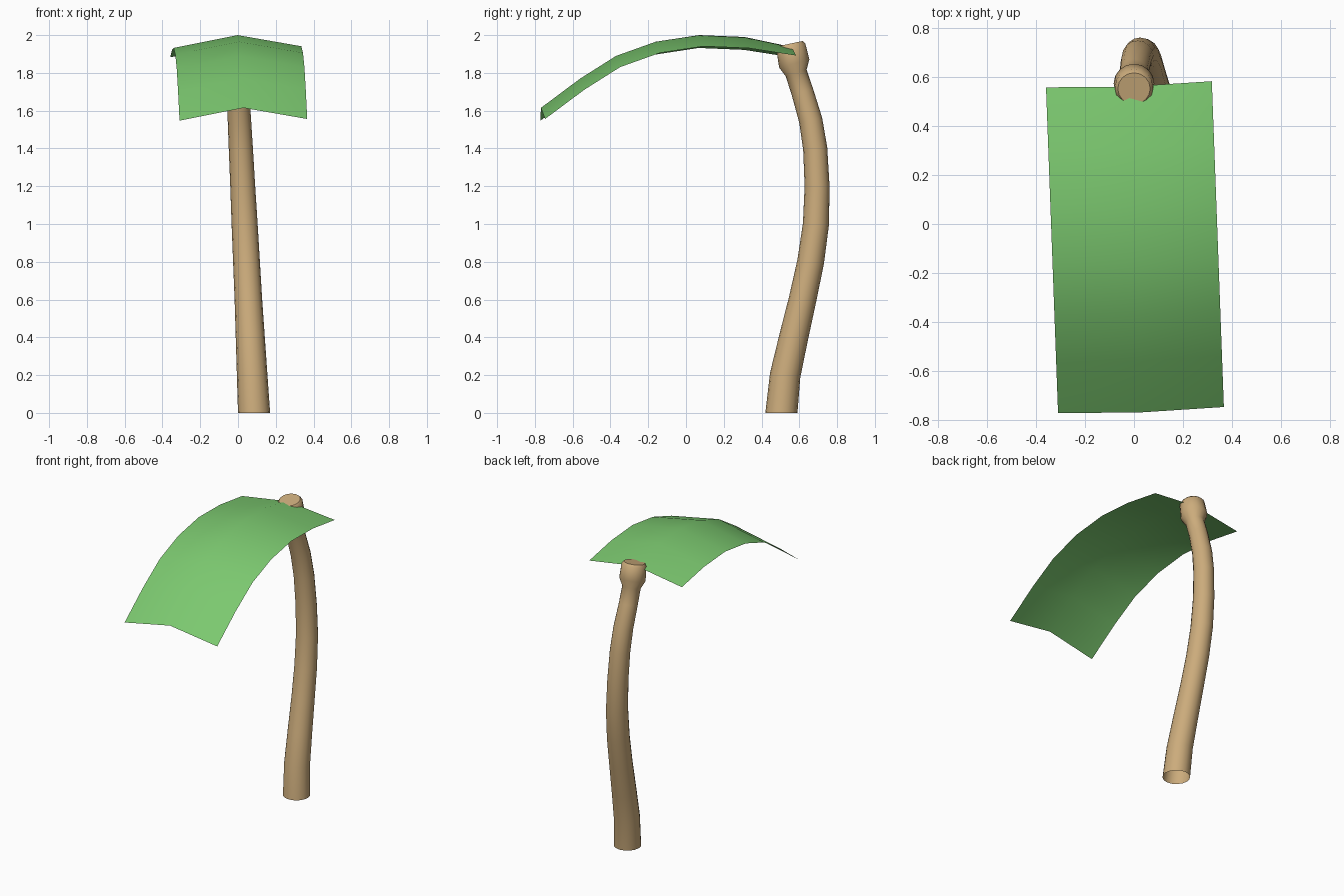
import bpy, bmesh, math
from mathutils import Vector

if "Cube" in bpy.data.objects:
    bpy.data.objects.remove(bpy.data.objects["Cube"])


def material(name, color):
    m = bpy.data.materials.new(name)
    m.diffuse_color = color
    m.use_nodes = True
    m.node_tree.nodes["Principled BSDF"].inputs["Base Color"].default_value = m.diffuse_color
    return m


def finish(name, bm, mat, angle):
    me = bpy.data.meshes.new(name)
    bm.to_mesh(me)
    bm.free()
    ob = bpy.data.objects.new(name, me)
    bpy.context.collection.objects.link(ob)
    me.materials.append(mat)
    bpy.ops.object.select_all(action='DESELECT')
    ob.select_set(True)
    bpy.context.view_layer.objects.active = ob
    bpy.ops.object.shade_smooth_by_angle(angle=math.radians(angle))
    return ob


wood = material("wood", (0.60, 0.41, 0.20, 1))
green = material("leaf_green", (0.20, 0.58, 0.16, 1))

# Trunk: y, z, radius, tilt towards the front (degrees); open at the bottom
path = [(.505, 0, .085, 0), (.525, .2, .081, -9), (.57, .4, .077, -13),
        (.617, .6, .073, -13), (.660, .8, .071, -10), (.688, 1.0, .069, -4),
        (.694, 1.2, .066, 1), (.684, 1.4, .064, 6), (.660, 1.55, .062, 12),
        (.616, 1.7, .059, 17), (.583, 1.8, .058, 17),
        # flared knob at the top
        (.573, 1.85, .083, 15), (.555, 1.94, .078, 13), (.552, 1.955, .066, 12)]
SIDES = 16
bm = bmesh.new()
rings = []
for y, z, r, tilt in path:
    t = math.radians(tilt)
    x = .085 * max(0, 1 - z / 1.7)
    ring = []
    for i in range(SIDES):
        a = 2 * math.pi * i / SIDES
        s = r * math.sin(a)
        ring.append(bm.verts.new((x + r * math.cos(a), y + s * math.cos(t), z + s * math.sin(t))))
    rings.append(ring)
for lo, hi in zip(rings, rings[1:]):
    for i in range(SIDES):
        j = (i + 1) % SIDES
        bm.faces.new((lo[i], lo[j], hi[j], hi[i]))
bm.faces.new(rings[-1])
finish("trunk", bm, wood, 50)

# Leaf: arched ridge (y, z) with two drooping sides, slightly turned about z
ridge = [(-.768, 1.615), (-.56, 1.77), (-.37, 1.89), (-.16, 1.965),
         (.07, 2.0), (.31, 1.99), (.56, 1.937)]
bm = bmesh.new()
rows = []
for y, z in ridge:
    xc = -.037 * y
    drop = .062 if y < .4 else .048
    rows.append([bm.verts.new(p) for p in (
        (xc - .338, y - .003, z - drop - .006),
        (xc, y, z),
        (xc + .338, y + .022, z - drop + .003))])
for a, b in zip(rows, rows[1:]):
    for i in range(2):
        bm.faces.new((a[i], a[i + 1], b[i + 1], b[i]))
finish("leaf", bm, green, 60)
